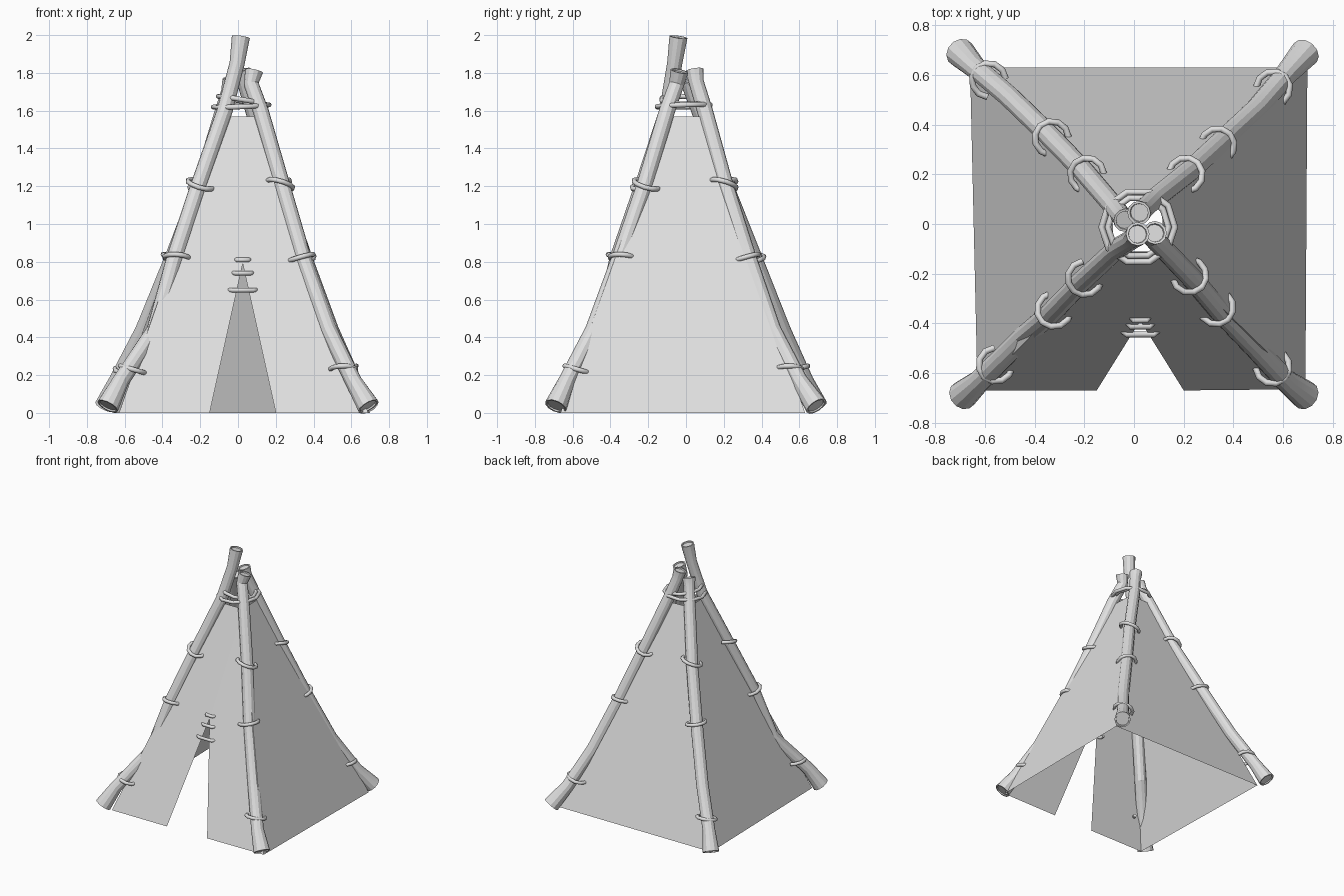
import bpy, bmesh
from math import cos, sin, radians, atan2, pi
from mathutils import Vector

cube = bpy.data.objects.get("Cube")
if cube:
    bpy.data.objects.remove(cube)

# One plain colour for everything
grey = bpy.data.materials.new("light_grey")
grey.use_nodes = True
colour = (0.74, 0.74, 0.74, 1)
grey.diffuse_color = colour
grey.node_tree.nodes["Principled BSDF"].inputs["Base Color"].default_value = colour


def make_object(name, bm):
    mesh = bpy.data.meshes.new(name)
    bm.to_mesh(mesh)
    bm.free()
    mesh.materials.append(grey)
    obj = bpy.data.objects.new(name, mesh)
    bpy.context.collection.objects.link(obj)
    return obj


def sweep(name, points, radii, sides, ref, closed=False, hollow_ends=False):
    """Tube along a path; ref is a direction never parallel to the path."""
    bm = bmesh.new()
    points = [Vector(p) for p in points]
    n = len(points)
    loops = []
    for i, p in enumerate(points):
        if closed:
            t = points[(i + 1) % n] - points[i - 1]
        else:
            t = points[min(i + 1, n - 1)] - points[max(i - 1, 0)]
        t.normalize()
        u = (ref - t * ref.dot(t)).normalized()
        v = t.cross(u)
        loops.append([bm.verts.new(p + radii[i] * (u * cos(a) + v * sin(a)))
                      for a in (2 * pi * k / sides for k in range(sides))])
    for i in range(n if closed else n - 1):
        a, b = loops[i], loops[(i + 1) % n]
        for k in range(sides):
            j = (k + 1) % sides
            bm.faces.new((a[k], a[j], b[j], b[k]))
    if not closed:
        caps = [bm.faces.new(loops[0][::-1]), bm.faces.new(loops[-1])]
        if hollow_ends:
            bm.normal_update()
            bmesh.ops.inset_individual(bm, faces=caps, thickness=0.01)
            bmesh.ops.inset_individual(bm, faces=caps, thickness=0.002, depth=-0.008)
    bmesh.ops.recalc_face_normals(bm, faces=bm.faces)
    return make_object(name, bm)


def smooth(obj, angle):
    bpy.ops.object.select_all(action='DESELECT')
    obj.select_set(True)
    bpy.context.view_layer.objects.active = obj
    bpy.ops.object.shade_smooth_by_angle(angle=radians(angle))


def point_at_height(path, z):
    for a, b in zip(path, path[1:]):
        if a[2] <= z <= b[2]:
            return Vector(a).lerp(Vector(b), (z - a[2]) / (b[2] - a[2]))


X, Z = Vector((1, 0, 0)), Vector((0, 0, 1))

# Poles, in order of quarter turns
poles = {
    "front_right": [(-.69, -.69, .035), (-.62, -.63, .17), (-.44, -.45, .44), (-.335, -.36, .82),
                    (-.21, -.23, 1.2), (-.07, -.1, 1.6), (-.005, -.06, 1.85), (.015, -.04, 1.99)],
    "front_left": [(.69, -.69, .035), (.61, -.63, .17), (.48, -.49, .44), (.345, -.35, .82),
                   (.235, -.22, 1.2), (.12, -.1, 1.6), (.07, -.05, 1.74), (.085, -.035, 1.81)],
    "back_left": [(.69, .69, .035), (.61, .6, .17), (.49, .46, .44), (.35, .33, .82),
                  (.22, .21, 1.2), (.08, .1, 1.6), (.035, .055, 1.75), (.02, .045, 1.815)],
    "back_right": [(-.7, .69, .035), (-.64, .63, .17), (-.5, .51, .44), (-.345, .36, .82),
                   (-.2, .21, 1.2), (-.08, .07, 1.6), (-.05, .03, 1.7), (-.035, .015, 1.76)],
}
pole_radii = [.06, .045, .044, .044, .043, .042, .04, .048]
# Height and tilt of the ties on the first pole
ties = {"low": (.23, -.28, 0), "middle": (.82, -.08, -.28), "high": (1.21, -.27, .27)}

for turn, (corner, path) in enumerate(poles.items()):
    pole = sweep(corner + "_pole", path, pole_radii, 12, X, hollow_ends=True)
    smooth(pole, 20)
    # Open ties hooked round the pole, gap towards the cloth
    for level, (z, sx, sy) in ties.items():
        for _ in range(turn):
            sx, sy = -sy, sx
        c = point_at_height(path, z)
        outward = atan2(c.y, c.x)
        c.x *= .96
        c.y *= .96
        arc = []
        for k in range(9):
            a = outward + radians(-130 + 260 * k / 8)
            dx, dy = .068 * cos(a), .068 * sin(a)
            arc.append(c + Vector((dx, dy, sx * dx + sy * dy)))
        tie = sweep(f"{corner}_{level}_tie", arc, [.013] * 9, 8, Z)
        smooth(tie, 50)

# Two crossed lashing rings at the top
for name, radius, z, sx, sy in (("outer_lashing", .148, 1.625, .04, .03),
                                ("inner_lashing", .122, 1.655, -.17, -.04)):
    ring = []
    for k in range(10):
        a = 2 * pi * k / 10
        dx, dy = radius * cos(a), radius * sin(a)
        ring.append((.017 + dx, -.012 + dy, z + sx * dx + sy * dy))
    smooth(sweep(name, ring, [.013] * 10, 8, Z, closed=True), 50)

# Cloth walls with the triangular doorway in the front
bottom = [(-.63, -.67, 0), (.69, -.665, 0), (.698, .63, 0), (-.66, .63, 0)]
top = [(-.08, -.11, 1.57), (.12, -.11, 1.57), (.11, .1, 1.57), (-.09, .09, 1.57)]
doorway = [(-.15, -.67, 0), (.025, -.389, .79), (.2, -.67, 0)]
bm = bmesh.new()
low = [bm.verts.new(p) for p in bottom]
high = [bm.verts.new(p) for p in top]
left_foot, peak, right_foot = [bm.verts.new(p) for p in doorway]
bm.faces.new((low[0], left_foot, peak, high[0]))
bm.faces.new((peak, right_foot, low[1], high[1]))
bm.faces.new((peak, high[1], high[0]))
for i in (1, 2, 3):
    j = (i + 1) % 4
    bm.faces.new((low[i], low[j], high[j], high[i]))
make_object("cloth_walls", bm)

# Staple-shaped pegs closing the doorway
for name, z, half in (("low", .65, .07), ("middle", .74, .05), ("high", .81, .035)):
    y = -.668 + .356 * z - .008
    peg = [(.025 + s * half * w, y + d, z) for s, w, d in
           ((-1, 1, .04), (-1, 1, .012), (-1, .8, 0), (1, .8, 0), (1, 1, .012), (1, 1, .04))]
    smooth(sweep(name + "_door_peg", peg, [.012] * 6, 8, Z), 50)
